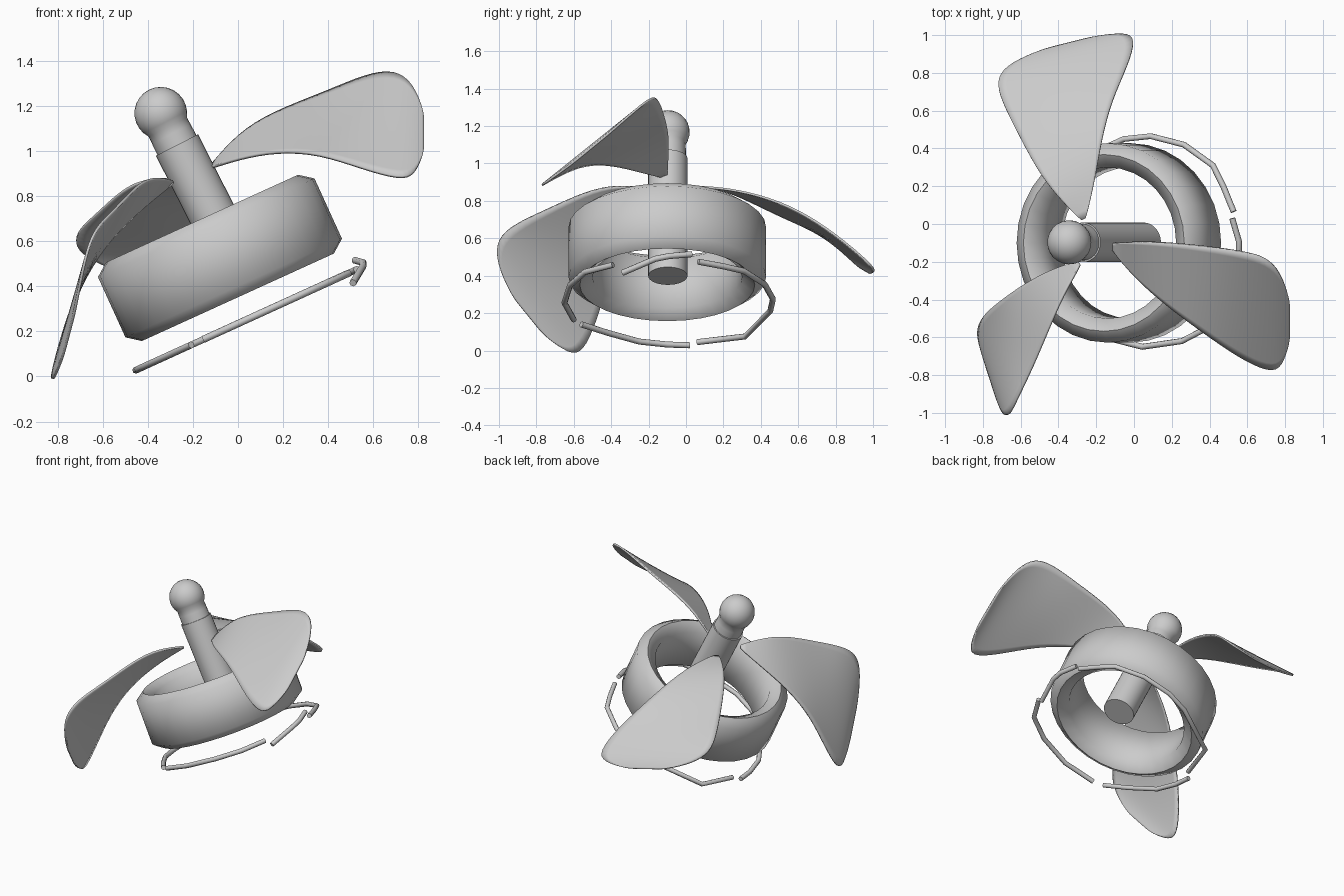
import bpy, bmesh, math
from mathutils import Vector, Matrix

if "Cube" in bpy.data.objects:
    bpy.data.objects.remove(bpy.data.objects["Cube"])


def add_mesh(name, bm, angle=35):
    bmesh.ops.recalc_face_normals(bm, faces=bm.faces)
    me = bpy.data.meshes.new(name)
    bm.to_mesh(me)
    bm.free()
    ob = bpy.data.objects.new(name, me)
    bpy.context.collection.objects.link(ob)
    bpy.ops.object.select_all(action='DESELECT')
    bpy.context.view_layer.objects.active = ob
    ob.select_set(True)
    bpy.ops.object.shade_smooth_by_angle(angle=math.radians(angle))
    return ob


def lathe(name, profile, segs, centre, tilt, closed=False, angle=35):
    """Revolve (radius, height) points about z, then lean the axis toward -x."""
    bm = bmesh.new()
    rings = []
    for r, h in profile:
        if r < 1e-6:
            rings.append([bm.verts.new((0, 0, h))])
        else:
            rings.append([bm.verts.new((r * math.cos(2 * math.pi * i / segs),
                                        r * math.sin(2 * math.pi * i / segs), h))
                          for i in range(segs)])
    pairs = list(zip(rings, rings[1:]))
    if closed:
        pairs.append((rings[-1], rings[0]))
    for a, b in pairs:
        for i in range(segs):
            j = (i + 1) % segs
            quad = [a[i % len(a)], a[j % len(a)], b[j % len(b)], b[i % len(b)]]
            bm.faces.new(list(dict.fromkeys(quad)))
    ob = add_mesh(name, bm, angle)
    ob.matrix_world = (Matrix.Translation(centre)
                       @ Matrix.Rotation(-math.radians(tilt), 4, 'Y'))
    return ob


# Ring housing with bevelled rims
lathe("ring_housing", [(0.528, -0.147), (0.528, 0.147), (0.468, 0.192),
                       (0.40, 0.147), (0.40, -0.147), (0.468, -0.192)],
      32, (-0.08, -0.10, 0.526), 24.5, closed=True, angle=70)

# Shaft, neck and ball on one leaning axis
hub = (-0.271, -0.097, 1.027)
lathe("shaft", [(0, -0.705), (0.105, -0.705), (0.105, 0), (0, 0)], 32, hub, 27)
ball = [(0.117 * math.sin(a), 0.158 - 0.117 * math.cos(a))
        for a in [math.radians(54 + 14 * i) for i in range(9)]]
lathe("ball_knob", [(0, -0.02), (0.097, -0.02), (0.096, 0.055)] + ball + [(0, 0.275)],
      24, hub, 27, angle=60)

# Blade sections of the first blade: upper edge, lower edge, root to tip
SECTIONS = [
    ((-0.12, -0.10, 0.935), (-0.12, -0.13, 0.925)),
    ((0.00, -0.095, 1.075), (0.00, -0.28, 0.965)),
    ((0.15, -0.095, 1.17), (0.17, -0.43, 1.00)),
    ((0.40, -0.12, 1.265), (0.36, -0.57, 0.99)),
    ((0.57, -0.145, 1.34), (0.56, -0.71, 0.92)),
    ((0.70, -0.175, 1.36), (0.72, -0.785, 0.875)),
    ((0.78, -0.26, 1.295), (0.785, -0.755, 0.895)),
    ((0.825, -0.40, 1.17), (0.825, -0.62, 0.99)),
]
# Root, upper corner and lower corner of each blade
LANDMARKS = [
    ((-0.12, -0.11, 0.93), (0.69, -0.17, 1.355), (0.73, -0.78, 0.88)),
    ((-0.27, 0.02, 0.875), (-0.72, 0.75, 0.59), (-0.01, 1.00, 0.455)),
    ((-0.28, -0.20, 0.87), (-0.66, -1.00, 0.58), (-0.83, -0.58, 0.00)),
]


def frame(root, upper, lower):
    r, a, b = map(Vector, (root, upper, lower))
    e1 = ((a + b) / 2 - r).normalized()
    e3 = e1.cross(b - a).normalized()
    e2 = e3.cross(e1)
    m = Matrix((e1, e2, e3)).transposed().to_4x4()
    m.translation = (r + a + b) / 3
    return m


def blade(name, marks):
    local = frame(*LANDMARKS[0]).inverted()
    bm = bmesh.new()
    cols = 5
    rows = [[bm.verts.new(local @ Vector(u).lerp(Vector(l), k / (cols - 1)))
             for k in range(cols)] for u, l in SECTIONS]
    for a, b in zip(rows, rows[1:]):
        for k in range(cols - 1):
            bm.faces.new((a[k], a[k + 1], b[k + 1], b[k]))
    ob = add_mesh(name, bm, 60)
    ob.matrix_world = frame(*marks)
    sub = ob.modifiers.new("smooth", 'SUBSURF')
    sub.levels = sub.render_levels = 2
    sol = ob.modifiers.new("thickness", 'SOLIDIFY')
    sol.thickness = 0.012
    sol.offset = 0


for i, marks in enumerate(LANDMARKS):
    blade(f"blade_{i + 1}", marks)

# Broken loop of thin rods below the housing; (y, z) points on a leaning plane
def on_plane(y, z):
    return (0.045 + (z - 0.255) / 0.456, y, z)


RODS = {
    "rod_back": [on_plane(*p) for p in [
        (0.065, 0.475), (0.20, 0.45), (0.31, 0.425), (0.42, 0.355), (0.465, 0.275),
        (0.45, 0.21), (0.315, 0.075), (0.06, 0.045)]],
    "rod_left": [on_plane(*p) for p in [
        (0.02, 0.028), (-0.10, 0.032), (-0.25, 0.048), (-0.42, 0.095), (-0.56, 0.14)]],
    "rod_front": [on_plane(*p) for p in [
        (-0.60, 0.165), (-0.65, 0.255), (-0.62, 0.35), (-0.54, 0.42), (-0.39, 0.458)]],
    "rod_right": [(0.51, -0.34, 0.415), (0.555, -0.165, 0.49),
                  (0.555, -0.09, 0.505), (0.52, 0.03, 0.515)],
}
for name, pts in RODS.items():
    cu = bpy.data.curves.new(name, 'CURVE')
    cu.dimensions = '3D'
    cu.bevel_depth = 0.016
    cu.bevel_resolution = 2
    cu.use_fill_caps = True
    sp = cu.splines.new('POLY')
    sp.points.add(len(pts) - 1)
    for p, co in zip(sp.points, pts):
        p.co = (*co, 1)
    bpy.context.collection.objects.link(bpy.data.objects.new(name, cu))
